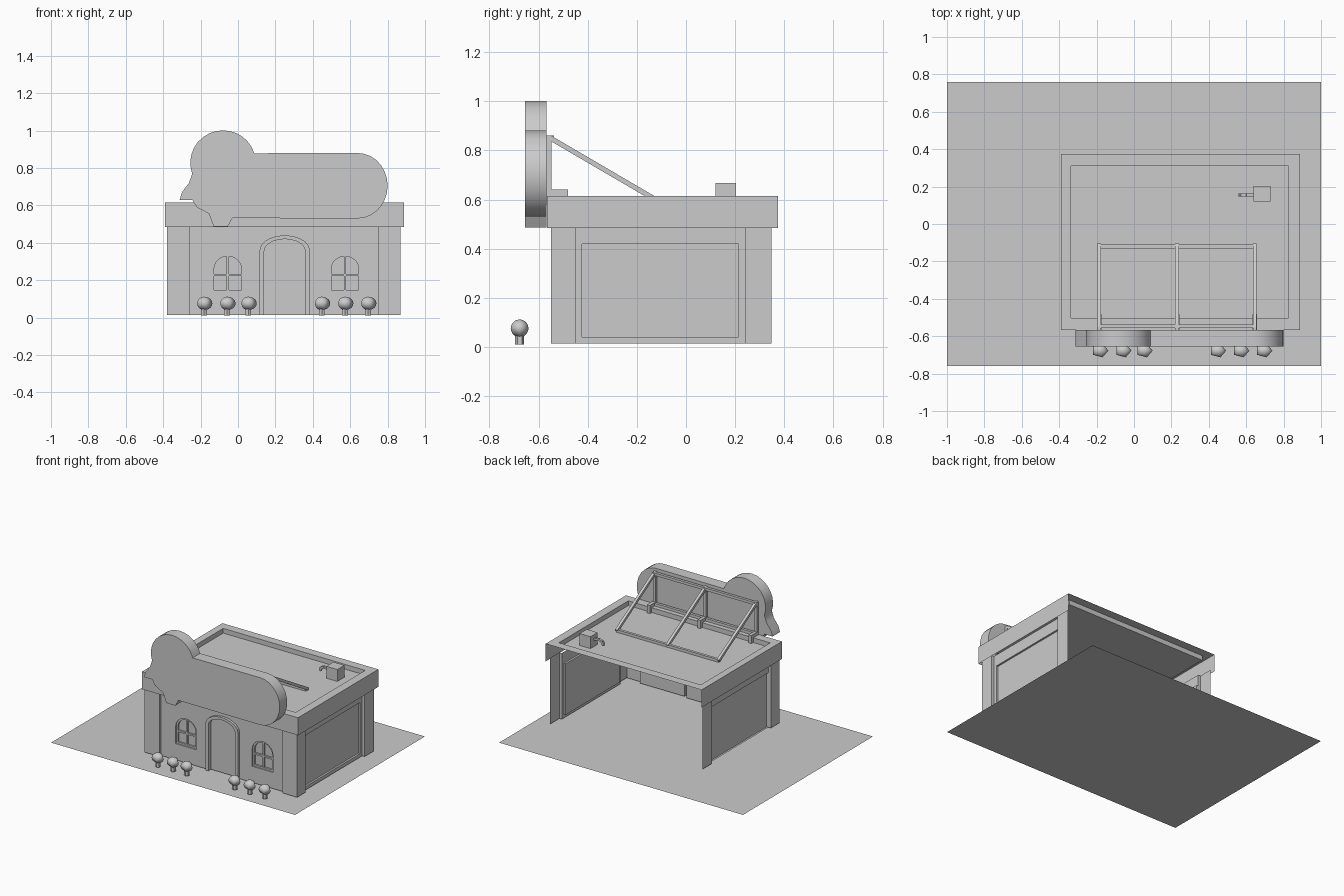
import bpy, bmesh, math
from mathutils import Vector, Matrix

if "Cube" in bpy.data.objects:
    bpy.data.objects.remove(bpy.data.objects["Cube"], do_unlink=True)

GREY = (0.6, 0.6, 0.6, 1)
grey = bpy.data.materials.new("plain_grey")
grey.use_nodes = True
grey.diffuse_color = GREY
grey.node_tree.nodes["Principled BSDF"].inputs["Base Color"].default_value = GREY

BASE, EAVE, RIM, FLOOR = 0.015, 0.485, 0.615, 0.58
MID = 0.245                     # x centre of the building


def finish(name, bm, smooth=False):
    mesh = bpy.data.meshes.new(name)
    bm.to_mesh(mesh)
    bm.free()
    mesh.materials.append(grey)
    ob = bpy.data.objects.new(name, mesh)
    bpy.context.collection.objects.link(ob)
    if smooth:
        bpy.ops.object.select_all(action='DESELECT')
        ob.select_set(True)
        bpy.context.view_layer.objects.active = ob
        bpy.ops.object.shade_smooth_by_angle(angle=math.radians(40))
    return ob


def add_box(bm, lo, hi):
    lo, hi = Vector(lo), Vector(hi)
    m = Matrix.Translation((lo + hi) / 2) @ Matrix.Diagonal((*(hi - lo), 1))
    bmesh.ops.create_cube(bm, size=1, matrix=m)


def add_beam(bm, p, q, w=0.02):
    p, q = Vector(p), Vector(q)
    d = q - p
    m = Matrix.Translation((p + q) / 2) @ d.to_track_quat('Z', 'X').to_matrix().to_4x4()
    bmesh.ops.create_cube(bm, size=1, matrix=m @ Matrix.Diagonal((w, w, d.length, 1)))


def sweep_up(bm, path, z0, z1, skip=()):
    """Vertical sheet along a plan path."""
    lo = [bm.verts.new((x, y, z0)) for x, y in path]
    hi = [bm.verts.new((x, y, z1)) for x, y in path]
    return [bm.faces.new((lo[i], lo[i + 1], hi[i + 1], hi[i]))
            for i in range(len(path) - 1) if i not in skip]


def loft(bm, rings, closed=True):
    """Join outlines placed at (points, y) and cap the last one."""
    loops = [[bm.verts.new((x, y, z)) for x, z in pts] for pts, y in rings]
    n = len(loops[0])
    for a, b in zip(loops, loops[1:]):
        for i in range(n if closed else n - 1):
            j = (i + 1) % n
            bm.faces.new((a[i], a[j], b[j], b[i]))
    bm.faces.new(loops[-1])


def arc(cx, cz, rx, rz, a0, a1, n):
    angles = [math.radians(a0 + (a1 - a0) * i / n) for i in range(n + 1)]
    return [(cx + rx * math.cos(a), cz + rz * math.sin(a)) for a in angles]


def arch(cx, half, z0, spring, top, n=10):
    return [(cx + half, z0)] + arc(cx, spring, half, top - spring, 0, 180, n) + [(cx - half, z0)]


# Ground sheet
bm = bmesh.new()
bm.faces.new([bm.verts.new(p) for p in ((-1, -.76, 0), (1, -.76, 0), (1, .76, 0), (-1, .76, 0))])
finish("ground_sheet", bm)

# Side walls with corner pilasters, open at the back
right = [(.75, -.53), (.75, -.55), (.87, -.55), (.87, -.45), (.85, -.45),
         (.85, .24), (.87, .24), (.87, .348)]
left = [(2 * MID - x, y) for x, y in reversed(right)]
bm = bmesh.new()
faces = sweep_up(bm, left + right, BASE, EAVE + .02, skip=(len(left) - 1,))
panels = [f for f in faces if f.calc_area() > 0.25]
# Sunken side panels
for f in panels:
    bmesh.ops.inset_individual(bm, faces=[f], thickness=0.026, use_even_offset=True)
    for v in f.verts:
        if v.co.z > 0.3:
            v.co.z = 0.42
    sunk = bmesh.ops.extrude_discrete_faces(bm, faces=[f])["faces"][0]
    shift = -0.014 if sunk.calc_center_median().x > MID else 0.014
    for v in sunk.verts:
        v.co.x += shift
finish("side_walls", bm)

# Front wall with a doorway and two window openings
door = arch(MID + .005, .134, BASE, .36, .44)
door_in = arch(MID + .005, .11, BASE, .355, .42)
windows = [(-.055, "right_window"), (.572, "left_window")]
bm = bmesh.new()
loops = [[(-.26, BASE)] + door[::-1] + [(.75, BASE), (.75, EAVE + .02), (-.26, EAVE + .02)]]
loops += [arch(cx, .085, .135, .265, .34) for cx, _ in windows]
edges = []
for pts in loops:
    vs = [bm.verts.new((x, -.53, z)) for x, z in pts]
    edges += [bm.edges.new((vs[i - 1], vs[i])) for i in range(len(vs))]
bmesh.ops.triangle_fill(bm, edges=edges, use_beauty=True, normal=(0, -1, 0))
finish("front_wall", bm)

# Door with raised surround
bm = bmesh.new()
loft(bm, [(door, -.53), (door, -.548), (door_in, -.548), (door_in, -.518)], closed=False)
finish("door", bm)

# Arched windows with glazing bars
for cx, name in windows:
    outer, inner = arch(cx, .085, .135, .265, .34), arch(cx, .073, .147, .262, .328)
    bm = bmesh.new()
    loft(bm, [(outer, -.53), (outer, -.522), (inner, -.522), (inner, -.508)])
    add_box(bm, (cx - .006, -.521, .147), (cx + .006, -.508, .328))
    add_box(bm, (cx - .073, -.521, .222), (cx + .073, -.508, .234))
    finish(name, bm)

# Flat roof: outer lip, rim and sunken floor, without a back face
bm = bmesh.new()
x0, x1, y0, y1 = -.39, .888, -.566, .374
sweep_up(bm, [(x0, y1), (x0, y0), (x1, y0), (x1, y1)], EAVE, RIM)


def rect(x0, x1, y0, y1, z):
    return [bm.verts.new(p) for p in ((x0, y0, z), (x1, y0, z), (x1, y1, z), (x0, y1, z))]


rings = [rect(x0, x1, y0, y1, RIM), rect(-.338, .825, -.503, .31, RIM),
         rect(-.338, .825, -.503, .31, FLOOR)]
for a, b in zip(rings, rings[1:]):
    for i in range(4):
        j = (i + 1) % 4
        bm.faces.new((a[i], a[j], b[j], b[i]))
bm.faces.new(rings[-1])
bmesh.ops.remove_doubles(bm, verts=bm.verts, dist=1e-5)
finish("roof", bm)

# Cut-out sign board: rounded bar, round head, tail and foot
outline = (arc(.64, .705, .16, .175, -90, 90, 14) + arc(-.08, .828, .175, .173, 17, 190, 14)
           + [(-.245, .77), (-.262, .72), (-.3, .67), (-.312, .63), (-.245, .63),
              (-.22, .59), (-.155, .555), (-.13, .487), (-.055, .487), (-.03, .532)])
bm = bmesh.new()
loft(bm, [(outline, -.655), (outline, -.567)])
bm.verts.ensure_lookup_table()
bm.faces.new(bm.verts[:len(outline)])
bmesh.ops.recalc_face_normals(bm, faces=bm.faces)
finish("sign_board", bm, smooth=True)

# Bracing frame behind the sign
bm = bmesh.new()
bars = (-.187, .23, .645)
for x in bars:
    add_box(bm, (x - .01, -.567, RIM), (x + .01, -.547, .86))
    add_beam(bm, (x, -.555, .852), (x, -.11, .592))
    add_box(bm, (x - .012, -.567, FLOOR), (x + .012, -.48, .64))
for lo, hi in (((-.557, .84), (-.537, .86)), ((-.557, .615), (-.537, .635)),
               ((-.13, FLOOR), (-.11, .6))):
    add_box(bm, (bars[0], *lo), (bars[-1], *hi))
finish("sign_bracing", bm)

# Roof vent box with a bent pipe
bm = bmesh.new()
add_box(bm, (.64, .12, FLOOR), (.73, .203, .668))
finish("vent_box", bm)
bm = bmesh.new()
pipe = [(.64, .155, .635), (.6, .155, .638), (.575, .155, .63), (.566, .155, .605)]
for p, q in zip(pipe, pipe[1:]):
    add_beam(bm, p, q, .016)
finish("vent_pipe", bm)

# Row of small round shrubs on stems
for i, x in enumerate((-.182, -.058, .055, .448, .572, .695)):
    bm = bmesh.new()
    spin = Matrix.Rotation(math.radians(-90), 4, 'Z')
    m = Matrix.Translation((x, -.677, .076)) @ Matrix.Diagonal((.045, .038, .036, 1)) @ spin
    bmesh.ops.create_uvsphere(bm, u_segments=5, v_segments=10, radius=1, matrix=m)
    finish(f"shrub_{i + 1}", bm, smooth=False)
    ob = bpy.data.objects[f"shrub_{i + 1}"]
    ob.data.shade_smooth()
    bm = bmesh.new()
    bmesh.ops.create_cone(bm, cap_ends=True, segments=6, radius1=.018, radius2=.018,
                          depth=.04, matrix=Matrix.Translation((x, -.677, .031)))
    finish(f"shrub_stem_{i + 1}", bm)
